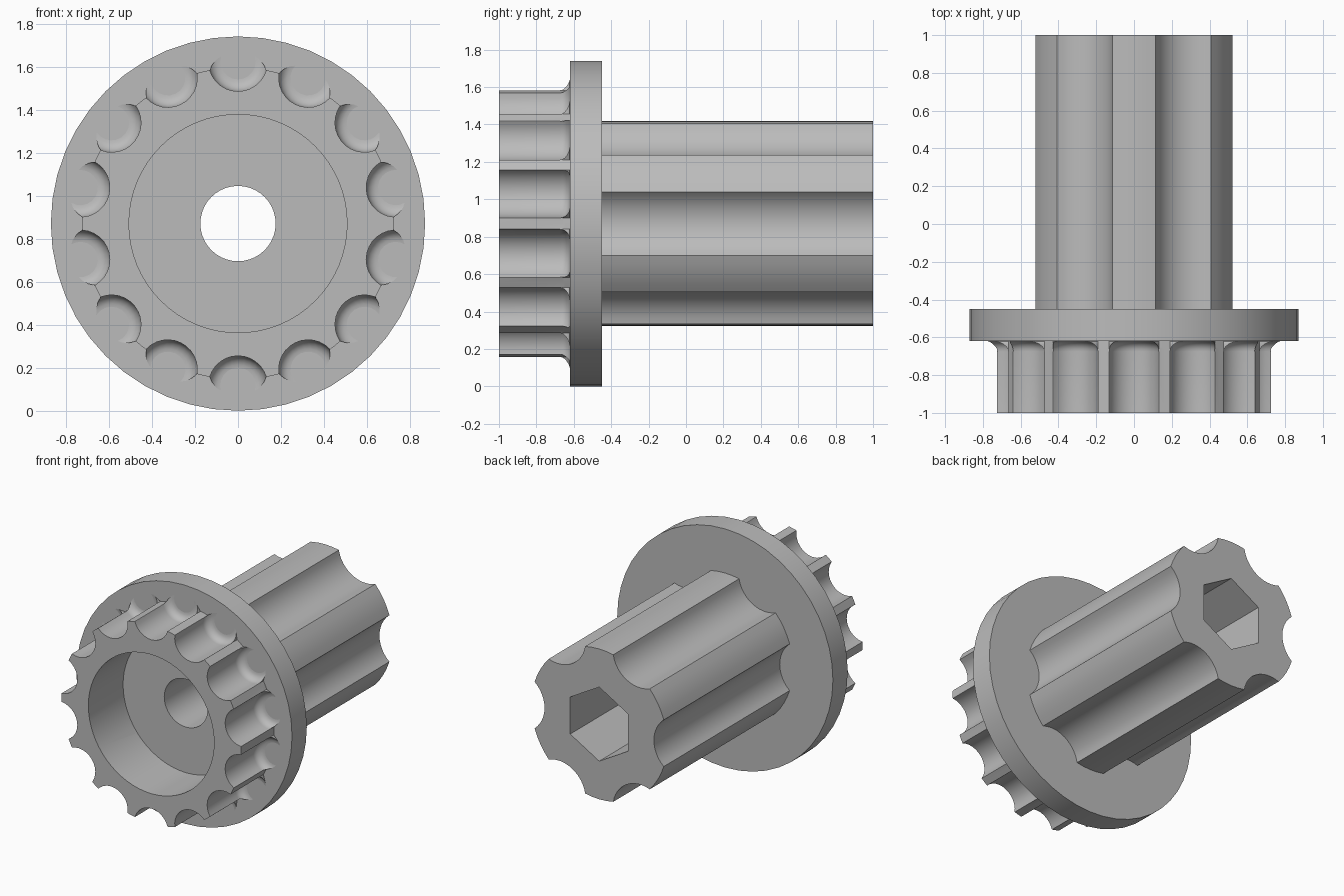
import bpy, bmesh
from math import sin, cos, pi, radians, atan2, hypot

default = bpy.data.objects.get("Cube")
if default:
    bpy.data.objects.remove(default)

AXIS_Z = 0.87

grey = bpy.data.materials.new("plain_grey")
grey.use_nodes = True
COLOUR = (0.5, 0.5, 0.5, 1)
grey.diffuse_color = COLOUR
grey.node_tree.nodes["Principled BSDF"].inputs["Base Color"].default_value = COLOUR


def loft(name, layers):
    """Solid skinned through (y, outline) layers along the part's axis."""
    bm = bmesh.new()
    rings = [[bm.verts.new((x, y, z + AXIS_Z)) for x, z in outline]
             for y, outline in layers]
    for a, b in zip(rings, rings[1:]):
        for i in range(len(a)):
            j = (i + 1) % len(a)
            bm.faces.new((a[i], a[j], b[j], b[i]))
    bm.faces.new(rings[0])
    bm.faces.new(rings[-1])
    bmesh.ops.recalc_face_normals(bm, faces=bm.faces)
    mesh = bpy.data.meshes.new(name)
    bm.to_mesh(mesh)
    bm.free()
    mesh.materials.append(grey)
    obj = bpy.data.objects.new(name, mesh)
    bpy.context.collection.objects.link(obj)
    return obj


def polygon(radius, sides, start=pi / 2):
    return [(radius * cos(start + 2 * pi * i / sides),
             radius * sin(start + 2 * pi * i / sides)) for i in range(sides)]


def scalloped(count, start, centre, radius, sweep, tip=None, steps=12, land=4):
    """Outline with concave arcs; tip = (radius, half angle) of each land's end,
    or None to end the lands on the arcs themselves."""
    points = []
    pitch = 2 * pi / count
    for k in range(count):
        middle = start + k * pitch
        local = []
        for i in range(steps + 1):
            t = sweep * (2 * i / steps - 1)
            across, out = radius * sin(t), centre - radius * cos(t)
            local.append((hypot(across, out), atan2(across, out)))
        end_r, end_a = tip or local[-1]
        if tip:
            local = [(end_r, -end_a)] + local + [(end_r, end_a)]
        gap = pitch - 2 * end_a
        local += [(end_r, end_a + gap * i / land) for i in range(1, land)]
        points += [(r * cos(middle + a), r * sin(middle + a)) for r, a in local]
    return points


# Toothed rim: round scallops that fillet outward into the flange
FILLET = 0.055
TIP = (0.725, radians(10.5))


def rim_outline(shrink):
    sweep = radians(73 + 35 * shrink / FILLET)
    return scalloped(14, pi / 2, 0.752, 0.137 - shrink, sweep, TIP, land=2)


rim_layers = [(-1, rim_outline(0))]
for i in range(7):
    t = i / 6 * pi / 2
    rim_layers.append((-0.62 - FILLET * (1 - sin(t)), rim_outline(FILLET * (1 - cos(t)))))
rim_layers.append((-0.61, rim_layers[-1][1]))
rim = loft("toothed_rim", rim_layers)

# Flange disc
flange_outline = polygon(0.87, 48)
flange = loft("flange", [(-0.62, flange_outline), (-0.45, flange_outline)])

# Fluted shaft with six concave grooves
shaft_outline = scalloped(6, 0, 0.661, 0.22, radians(50.5))
shaft = loft("fluted_shaft", [(-0.46, shaft_outline), (1, shaft_outline)])

# Openings: front recess, through hole, hexagonal socket at the back
cutters = []
for name, outline, y0, y1 in (
        ("recess_cutter", polygon(0.507, 64), -1.2, -0.6),
        ("hole_cutter", polygon(0.175, 40), -1.1, 0.3),
        ("socket_cutter", polygon(0.27, 6), 0, 1.2)):
    cutter = loft(name, [(y0, outline), (y1, outline)])
    cutter.hide_render = True
    cutters.append(cutter)

for part in (rim, flange, shaft):
    bpy.ops.object.select_all(action='DESELECT')
    part.select_set(True)
    bpy.context.view_layer.objects.active = part
    for cutter in cutters:
        cut = part.modifiers.new(cutter.name, 'BOOLEAN')
        cut.operation = 'DIFFERENCE'
        cut.solver = 'EXACT'
        cut.object = cutter
        bpy.ops.object.modifier_apply(modifier=cut.name)
    bpy.ops.object.shade_smooth_by_angle(angle=radians(25))

for cutter in cutters:
    bpy.data.objects.remove(cutter)
